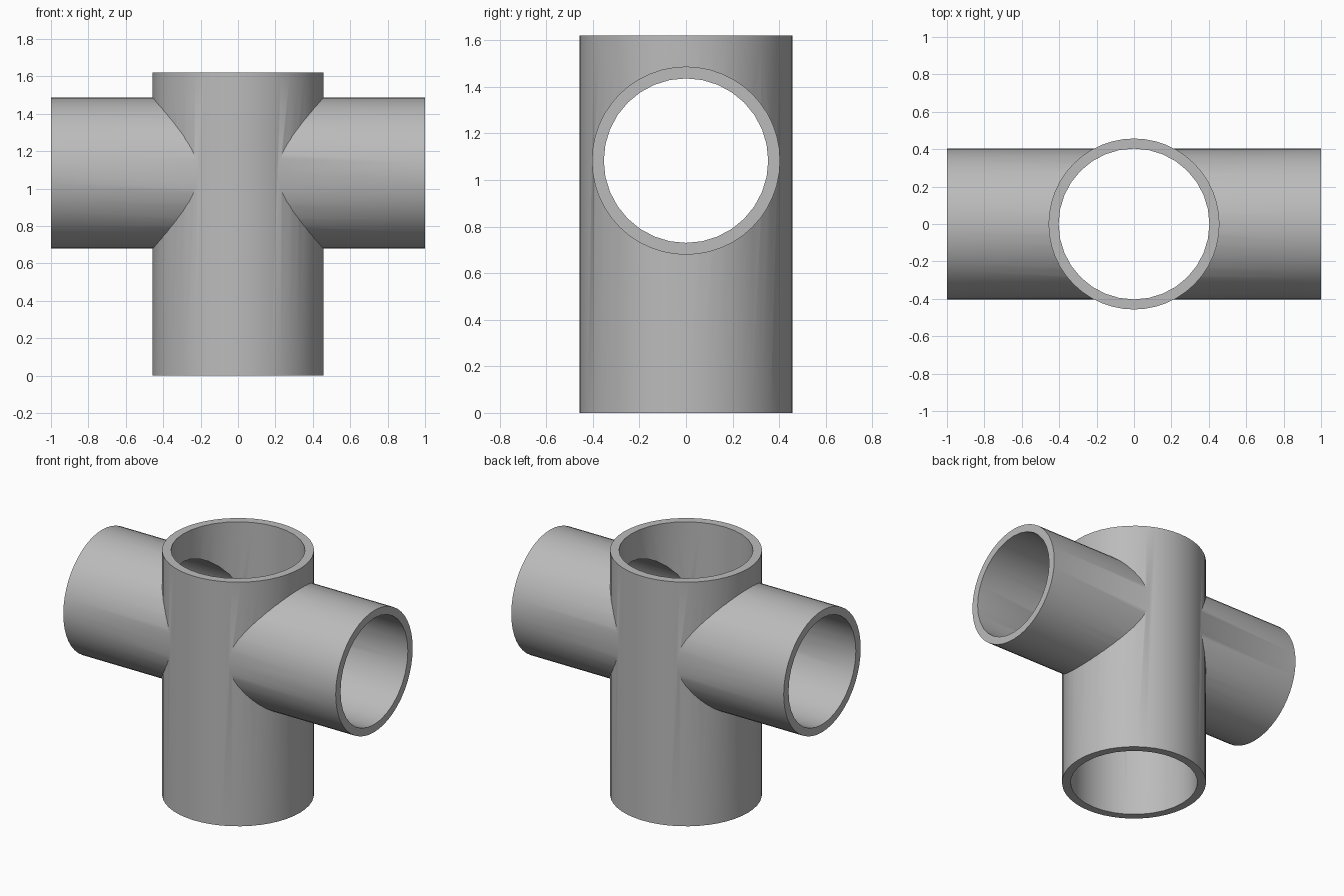
import bpy
from math import pi

cube = bpy.data.objects.get("Cube")
if cube:
    bpy.data.objects.remove(cube, do_unlink=True)

HEIGHT, AXIS_Z = 1.62, 1.083
MAIN_OUT, MAIN_IN = 0.457, 0.403
ARM_OUT, ARM_IN = 0.404, 0.353

grey = bpy.data.materials.new("plain grey")
grey.use_nodes = True
colour = (0.5, 0.5, 0.5, 1)
grey.diffuse_color = colour
grey.node_tree.nodes["Principled BSDF"].inputs["Base Color"].default_value = colour


def cylinder(name, radius, length, z, sideways=False, sides=48):
    bpy.ops.mesh.primitive_cylinder_add(
        vertices=sides, radius=radius, depth=length, location=(0, 0, z),
        rotation=(0, pi / 2 if sideways else 0, 0))
    ob = bpy.context.object
    ob.name = name
    ob.data.materials.append(grey)
    return ob


def combine(target, tool, operation):
    mod = target.modifiers.new(operation.lower(), "BOOLEAN")
    mod.operation, mod.object, mod.solver = operation, tool, "EXACT"
    bpy.ops.object.select_all(action="DESELECT")
    bpy.context.view_layer.objects.active = target
    target.select_set(True)
    bpy.ops.object.modifier_apply(modifier=mod.name)
    bpy.data.objects.remove(tool, do_unlink=True)


# Upright pipe joined with the crossing pipe
fitting = cylinder("pipe_cross_fitting", MAIN_OUT, HEIGHT, HEIGHT / 2)
combine(fitting, cylinder("side_arms", ARM_OUT, 2, AXIS_Z, True), "UNION")

# Open bores through both pipes
combine(fitting, cylinder("upright_bore", MAIN_IN, HEIGHT + 0.2, HEIGHT / 2, sides=32), "DIFFERENCE")
combine(fitting, cylinder("side_bore", ARM_IN, 2.2, AXIS_Z, True, 32), "DIFFERENCE")

bpy.ops.object.shade_smooth_by_angle(angle=pi / 6)
